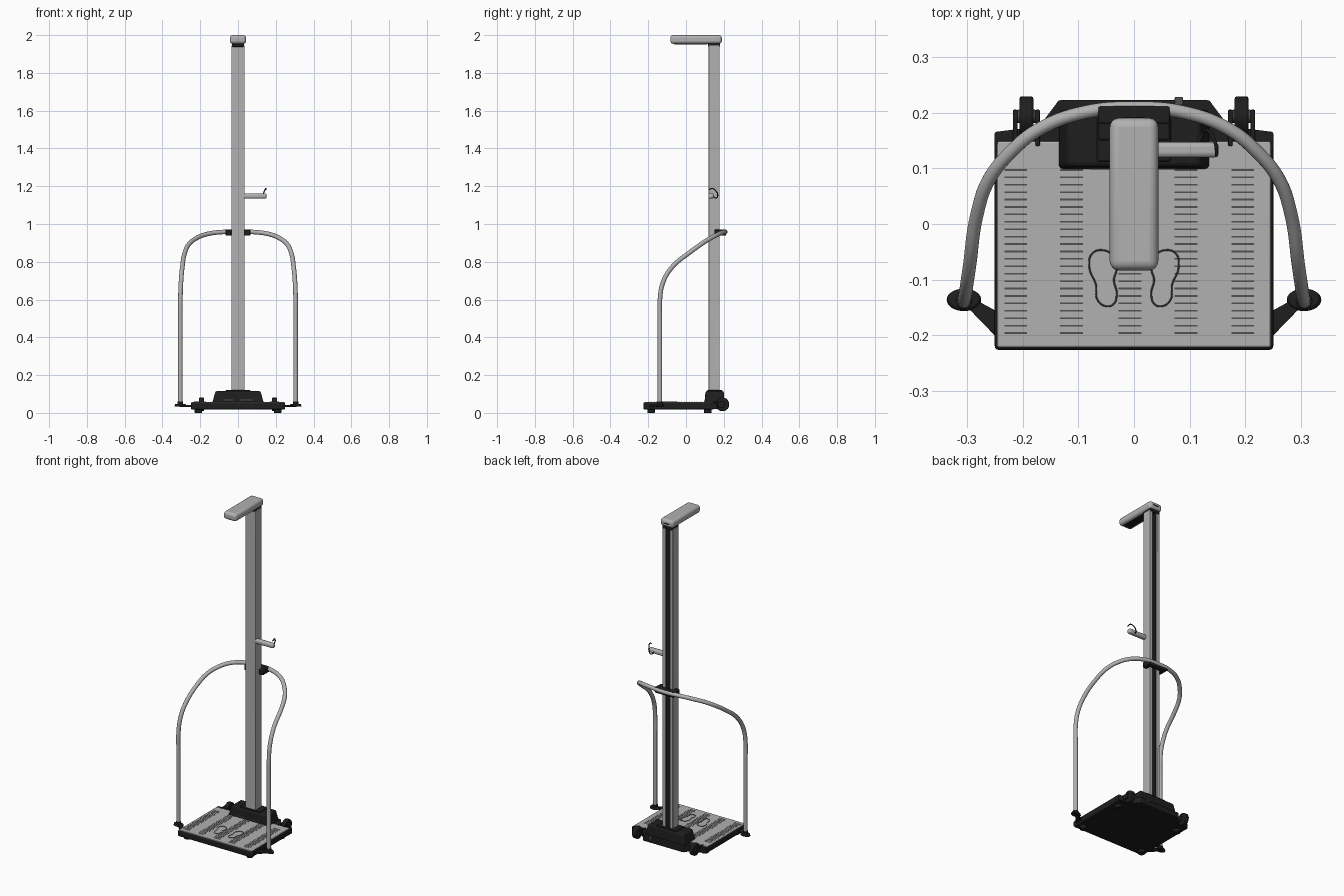
import bpy, bmesh, math
from mathutils import Vector

cube = bpy.data.objects.get("Cube")
if cube:
    bpy.data.objects.remove(cube, do_unlink=True)


def material(name, rgb, rough=0.5):
    m = bpy.data.materials.new(name)
    m.use_nodes = True
    m.diffuse_color = (*rgb, 1)
    node = m.node_tree.nodes["Principled BSDF"]
    node.inputs["Base Color"].default_value = (*rgb, 1)
    node.inputs["Roughness"].default_value = rough
    return m


GREY = material("light grey", (0.44, 0.44, 0.44))
BLACK = material("black", (0.013, 0.013, 0.013))
DARK = material("dark grey", (0.08, 0.08, 0.08))


def finish(ob, mat, bevel=0, segs=3):
    ob.data.materials.append(mat)
    if bevel:
        mod = ob.modifiers.new("Rounded edges", "BEVEL")
        mod.width, mod.segments = bevel, segs
        mod.limit_method = "ANGLE"
    bpy.ops.object.select_all(action="DESELECT")
    ob.select_set(True)
    bpy.context.view_layer.objects.active = ob
    bpy.ops.object.shade_smooth_by_angle(angle=math.radians(35))
    return ob


def from_bmesh(name, bm, mat, bevel=0, segs=3):
    bmesh.ops.recalc_face_normals(bm, faces=bm.faces[:])
    me = bpy.data.meshes.new(name)
    bm.to_mesh(me)
    bm.free()
    ob = bpy.data.objects.new(name, me)
    bpy.context.collection.objects.link(ob)
    return finish(ob, mat, bevel, segs)


def prism(name, outline, z0, z1, mat, bevel=0, segs=3, top=(1, 1), pivot_y=0):
    """Extrude an outline upward, optionally scaling its top."""
    bm = bmesh.new()
    low = [bm.verts.new((x, y, z0)) for x, y in outline]
    high = [bm.verts.new((x * top[0], pivot_y + (y - pivot_y) * top[1], z1)) for x, y in outline]
    bm.faces.new(low)
    bm.faces.new(high)
    for i in range(len(low)):
        j = (i + 1) % len(low)
        bm.faces.new((low[i], low[j], high[j], high[i]))
    return from_bmesh(name, bm, mat, bevel, segs)


def box(name, x, y, z, mat, bevel=0, segs=3, **kw):
    outline = [(x[0], y[0]), (x[1], y[0]), (x[1], y[1]), (x[0], y[1])]
    return prism(name, outline, z[0], z[1], mat, bevel, segs, **kw)


def cylinder(name, centre, radius, depth, mat, axis="z", bevel=0, stretch=1, top=1):
    bm = bmesh.new()
    bmesh.ops.create_cone(bm, cap_ends=True, segments=32, radius1=radius,
                          radius2=radius * top, depth=depth)
    for v in bm.verts:
        v.co.y *= stretch
        if axis == "x":
            v.co = Vector((v.co.z, v.co.y, -v.co.x))
        v.co += Vector(centre)
    return from_bmesh(name, bm, mat, bevel, 2)


def tube(name, points, radius, mat, cyclic=False, sides=4):
    cu = bpy.data.curves.new(name, "CURVE")
    cu.dimensions = "3D"
    cu.bevel_depth, cu.bevel_resolution = radius, sides
    cu.resolution_u, cu.use_fill_caps = 8, True
    sp = cu.splines.new("BEZIER")
    sp.bezier_points.add(len(points) - 1)
    sp.use_cyclic_u = cyclic
    for bp, p in zip(sp.bezier_points, points):
        bp.co = p
        bp.handle_left_type = bp.handle_right_type = "AUTO"
    ob = bpy.data.objects.new(name, cu)
    bpy.context.collection.objects.link(ob)
    bpy.ops.object.select_all(action="DESELECT")
    ob.select_set(True)
    bpy.context.view_layer.objects.active = ob
    bpy.ops.object.convert(target="MESH")
    return finish(bpy.context.object, mat)


def mirrored(half):
    return half + [(-x, y) for x, y in reversed(half)]


# Platform
box("platform_base", (-0.25, 0.25), (-0.226, 0.15), (0.018, 0.055), BLACK, 0.008)
box("platform_plate", (-0.245, 0.245), (-0.221, 0.148), (0.05, 0.058), GREY, 0.003, 2)
prism("rear_chassis", mirrored([(0.25, 0.13), (0.25, 0.165), (0.17, 0.175), (0.135, 0.222)]),
      0.02, 0.054, BLACK, 0.003, 2)

# Rows of grip ridges on the plate
bm = bmesh.new()
for cx in (-0.212, -0.112, -0.007, 0.093, 0.195):
    for row in range(23):
        made = bmesh.ops.create_cube(bm, size=1)["verts"]
        for v in made:
            v.co = (cx + v.co.x * 0.041, 0.097 - row * 0.0133 + v.co.y * 0.003, 0.0582 + v.co.z * 0.002)
from_bmesh("grip_ridges", bm, DARK)

# Footprint outlines
foot = [(0.055, 0.047), (0.037, 0.058), (0.031, 0.08), (0.036, 0.1), (0.031, 0.125), (0.037, 0.144),
        (0.052, 0.147), (0.066, 0.135), (0.068, 0.11), (0.08, 0.078), (0.075, 0.053)]
for side, s in (("left", 1), ("right", -1)):
    tube(side + "_footprint", [(s * x, -y, 0.0595) for x, y in foot], 0.0015, DARK, True, 1)

# Column housing
box("column_housing", (-0.137, 0.137), (0.098, 0.205), (0.05, 0.115), BLACK, 0.008,
    top=(0.87, 0.9), pivot_y=0.15)
box("column_socket", (-0.066, 0.066), (0.112, 0.192), (0.11, 0.121), BLACK, 0.004)
for x0, x1 in ((-0.08, -0.025), (0.01, 0.08)):
    box("housing_label", (x0, x1), (0.0975, 0.102), (0.066, 0.07), DARK)
box("rear_socket", (0.073, 0.088), (0.213, 0.228), (0.042, 0.058), DARK, 0.002)

# Feet, wheels and rail mounts on both sides
for side, s in (("left", 1), ("right", -1)):
    for end, y in (("front", -0.185), ("rear", 0.115)):
        cylinder(f"{side}_{end}_foot", (s * 0.21, y, 0.011), 0.02, 0.022, BLACK, bevel=0.003)
    cylinder(side + "_wheel", (s * 0.193, 0.193, 0.045), 0.036, 0.025, BLACK, "x", 0.004)
    cylinder(side + "_wheel_hub", (s * 0.193, 0.193, 0.045), 0.012, 0.034, DARK, "x", 0.002)
    for x in (0.173, 0.213):
        box(side + "_wheel_bracket", (s * x - 0.004, s * x + 0.004), (0.14, 0.205),
            (0.028, 0.06), BLACK, 0.002)
    prism(side + "_rail_arm", [(s * x, y) for x, y in
          ((0.24, -0.21), (0.24, -0.16), (0.273, -0.142), (0.31, -0.125), (0.3, -0.148))],
          0.03, 0.042, BLACK, 0.002, 2)
    cylinder(side + "_rail_flange", (s * 0.305, -0.136, 0.041), 0.032, 0.014, BLACK,
             bevel=0.003, stretch=0.65, top=0.85)
    cylinder(side + "_rail_sleeve", (s * 0.305, -0.138, 0.053), 0.015, 0.016, BLACK, bevel=0.002)

# Hand rail
half = [(0.305, -0.138, 0.04), (0.305, -0.138, 0.5), (0.305, -0.138, 0.6), (0.302, -0.122, 0.69),
        (0.295, -0.075, 0.77), (0.281, 0.02, 0.85), (0.26, 0.08, 0.893), (0.22, 0.13, 0.925),
        (0.17, 0.17, 0.945), (0.09, 0.2, 0.957)]
tube("hand_rail", half + [(0, 0.208, 0.958)] + [(-x, y, z) for x, y, z in reversed(half)],
     0.012, GREY, sides=6)

# Column with a recessed rear channel
prism("column", mirrored([(0.035, 0.12), (0.035, 0.178), (0.014, 0.178), (0.014, 0.168)]),
      0.1, 1.945, GREY, 0.002, 2)
box("column_channel", (-0.0135, 0.0135), (0.165, 0.1715), (0.1, 1.945), BLACK)

# Rail clamp
box("clamp_bar", (-0.065, 0.065), (0.179, 0.212), (0.938, 0.972), BLACK, 0.005)
for side, s in (("left", 1), ("right", -1)):
    box(side + "_clamp_jaw", (s * 0.05 - 0.015, s * 0.05 + 0.015), (0.15, 0.205),
        (0.938, 0.97), BLACK, 0.005)

# Side holder with cable hook
box("side_holder", (0.02, 0.152), (0.119, 0.147), (1.135, 1.162), GREY, 0.009)
tube("cable_hook", [(0.148, 0.122, 1.182), (0.147, 0.14, 1.188), (0.14, 0.158, 1.175),
                    (0.13, 0.168, 1.152), (0.122, 0.16, 1.137), (0.115, 0.144, 1.145)],
     0.003, BLACK)

# Display head
box("head_collar", (-0.032, 0.032), (0.117, 0.181), (1.938, 1.958), BLACK, 0.003)
box("display_head", (-0.0435, 0.0435), (-0.083, 0.19), (1.954, 2.0), GREY, 0.016, 4)
box("head_underside", (-0.024, 0.024), (-0.06, 0.11), (1.951, 1.956), BLACK)
box("head_rear_slot", (-0.018, 0.018), (0.187, 0.1915), (1.974, 1.98), BLACK)
